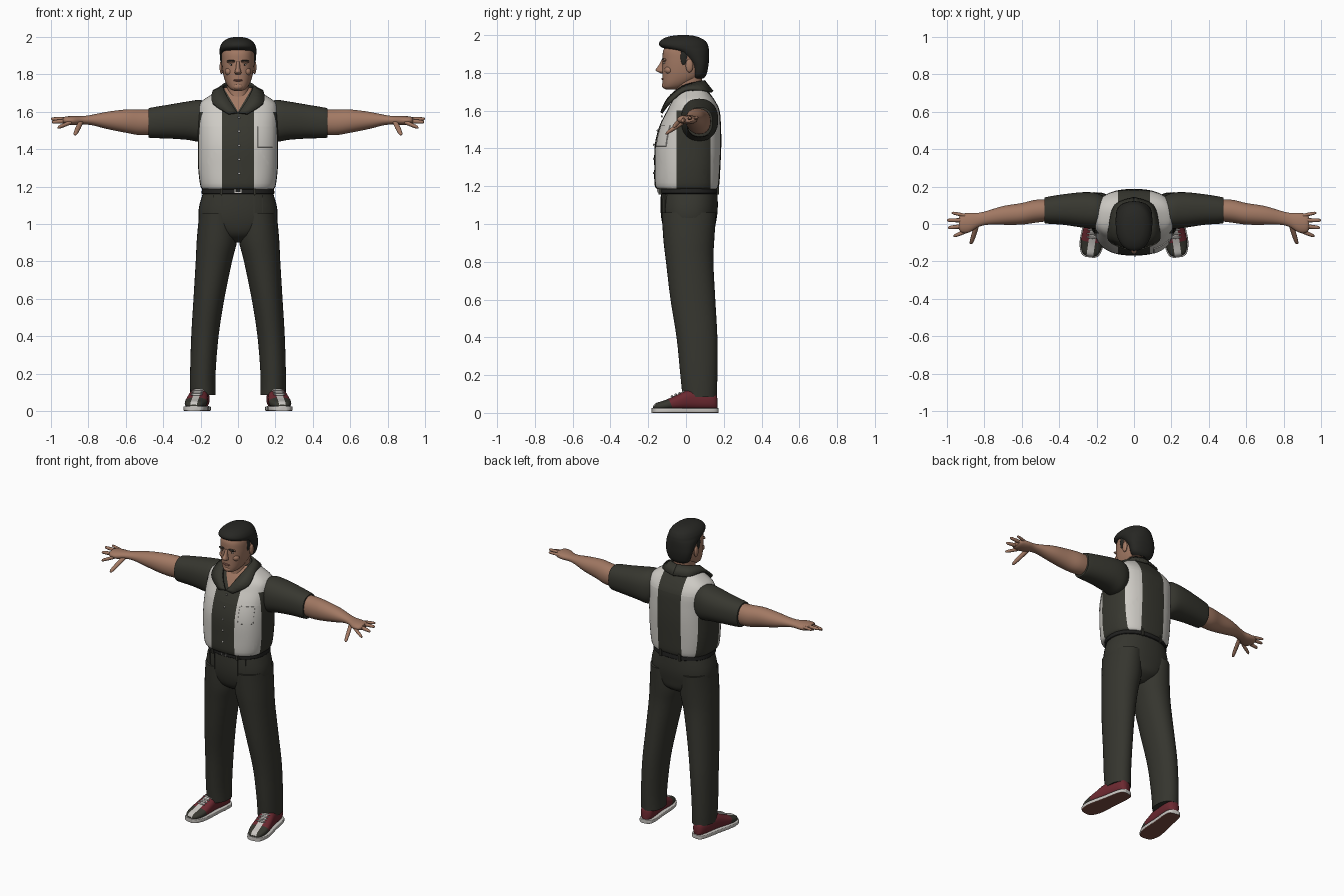
import bpy, bmesh, math
from mathutils import Matrix, Vector

cube = bpy.data.objects.get("Cube")
if cube:
    bpy.data.objects.remove(cube, do_unlink=True)


def material(name, *rgb):
    m = bpy.data.materials.new(name)
    m.use_nodes = True
    m.diffuse_color = (*rgb, 1)
    m.node_tree.nodes["Principled BSDF"].inputs["Base Color"].default_value = (*rgb, 1)
    return m


SKIN = material("skin", .36, .19, .125)
HAIR = material("hair_black", .02, .02, .017)
DARK = material("shirt_dark", .038, .038, .029)
PALE = material("shirt_cream", .62, .6, .56)
TROUSER = material("trouser_dark", .036, .036, .028)
BELT = material("belt_black", .015, .015, .014)
RED = material("shoe_red", .15, .022, .03)
WHITE = material("shoe_white", .58, .56, .53)
SOLE = material("sole_brown", .2, .075, .055)
LIP = material("lip", .24, .1, .075)
parts = []


def finish(name, bm, mats, rule=None, mirror=False, matrix=None):
    """Turn a bmesh into an object, colouring faces by rule(centre, normal)."""
    bmesh.ops.recalc_face_normals(bm, faces=bm.faces)
    if rule:
        for f in bm.faces:
            f.material_index = rule(f.calc_center_median(), f.normal)
    mesh = bpy.data.meshes.new(name)
    if matrix:
        bm.transform(matrix)
    bm.to_mesh(mesh)
    bm.free()
    for m in mats:
        mesh.materials.append(m)
    ob = bpy.data.objects.new(name, mesh)
    bpy.context.collection.objects.link(ob)
    if mirror:
        ob.modifiers.new("mirror", "MIRROR").use_mirror_merge = False
    parts.append(ob)
    return ob


def spline(rows, steps):
    """Catmull-Rom interpolation between section rows."""
    out, last = [], len(rows) - 1
    for i in range(last):
        p = [rows[max(0, min(last, i + k))] for k in (-1, 0, 1, 2)]
        for s in range(steps):
            t = s / steps
            out.append([b + t * ((c - a) + t * (2*a - 5*b + 4*c - d + t * (3*b - a - 3*c + d))) / 2
                        if s else b for a, b, c, d in zip(*p)])
    return out + [rows[-1]]


def loft(rows, axis="z", power=2.3, sides=36, steps=4):
    """Superellipse sections: position on axis, then low/high of the other two axes."""
    order = {"x": (0, 1, 2), "y": (1, 0, 2), "z": (2, 0, 1)}[axis]
    bm, rings = bmesh.new(), []
    for pos, a0, a1, b0, b1 in spline(rows, steps):
        ring = []
        for k in range(sides):
            c, s = (f(math.tau * k / sides) for f in (math.cos, math.sin))
            u = math.copysign(abs(c) ** (2 / power), c)
            v = math.copysign(abs(s) ** (2 / power), s)
            co = [0, 0, 0]
            for ax, val in zip(order, (pos, (a0 + a1 + u * (a1 - a0)) / 2, (b0 + b1 + v * (b1 - b0)) / 2)):
                co[ax] = val
            ring.append(bm.verts.new(co))
        rings.append(ring)
    for r, q in zip(rings, rings[1:]):
        for k in range(sides):
            n = (k + 1) % sides
            bm.faces.new((r[k], r[n], q[n], q[k]))
    for ring in (rings[0], rings[-1]):
        bm.faces.new(ring)
    return bm


def wide(rows):
    """Rows symmetric in the first cross axis: position, half width, low, high."""
    return [(p, -w, w, lo, hi) for p, w, lo, hi in rows]


def cut(bm, co, no):
    bmesh.ops.bisect_plane(bm, geom=bm.verts[:] + bm.edges[:] + bm.faces[:], plane_co=co, plane_no=no)


def blob(name, loc, size, mat, mirror=False, matrix=None):
    bm = bmesh.new()
    bmesh.ops.create_uvsphere(bm, u_segments=14, v_segments=8, radius=1)
    bm.transform(Matrix.Translation(loc) @ Matrix.Diagonal((*size, 1)))
    finish(name, bm, [mat], mirror=mirror, matrix=matrix)


def box(name, loc, size, mat, mirror=False):
    bm = bmesh.new()
    bmesh.ops.create_cube(bm, size=1)
    bm.transform(Matrix.Translation(loc) @ Matrix.Diagonal((*size, 1)))
    finish(name, bm, [mat], mirror=mirror)


# Shirt body: cream panels, dark sides, open neck and a raised chest pocket
bm = loft(wide([(1.185, .18, -.14, .16), (1.2, .2, -.165, .175), (1.3, .213, -.168, .182),
                (1.42, .215, -.165, .187), (1.52, .215, -.14, .185), (1.6, .215, -.1, .178),
                (1.65, .2, -.075, .155), (1.69, .145, -.05, .128), (1.73, .08, -.02, .1)]),
          power=2.6, sides=48)
for x in (-.085, .085, .105, .185):
    cut(bm, (x, 0, 0), (1, 0, 0))
for y in (-.05, .13):
    cut(bm, (0, y, 0), (0, 1, 0))
for z in (1.41, 1.52, 1.6):
    cut(bm, (0, 0, z), (0, 0, 1))
for side in (-1, 1):
    cut(bm, (0, 0, 1.6), (side, 0, -.6))
bmesh.ops.recalc_face_normals(bm, faces=bm.faces)
pocket = [f for f in bm.faces for c in [f.calc_center_median()]
          if .105 < c.x < .185 and c.y < -.05 and 1.41 < c.z < 1.52]
bmesh.ops.inset_region(bm, faces=pocket, thickness=.002, depth=.004)


def shirt_rule(c, n):
    if c.y < 0 and abs(c.x) < (c.z - 1.6) * .6:
        return 2
    return int(abs(c.x) > .085 and (c.y < -.05 or c.y > .13 or c.z > 1.6))


finish("shirt_body", bm, [DARK, PALE, SKIN], shirt_rule)

# Sleeves and arms
finish("sleeves", loft([(.15, 0, .14, 1.47, 1.64), (.2, -.025, .165, 1.44, 1.663), (.27, -.02, .17, 1.45, 1.655),
                        (.37, -.005, .16, 1.457, 1.638), (.465, .002, .145, 1.46, 1.622),
                        (.478, .006, .14, 1.466, 1.616)], "x"), [DARK], mirror=True)
finish("arms", loft([(.42, .02, .13, 1.48, 1.61), (.52, .008, .13, 1.475, 1.612), (.6, -.003, .112, 1.488, 1.612),
                     (.7, -.004, .096, 1.508, 1.6), (.78, -.004, .072, 1.528, 1.584),
                     (.83, -.015, .06, 1.532, 1.577), (.88, -.045, .06, 1.528, 1.577),
                     (.92, -.046, .054, 1.532, 1.575), (.935, -.03, .04, 1.54, 1.568)], "x", 2.1),
       [SKIN], mirror=True)


# Fingers and thumb
def finger(name, base, tip, r, axis="x"):
    main = "xyz".index(axis)
    a, b = [i for i in range(3) if i != main]
    rows = []
    for t, k in ((0, 1), (.4, 1.05), (.8, .9), (.95, .65), (1, .15)):
        p = Vector(base).lerp(Vector(tip), t)
        rows.append((p[main], p[a] - r*k, p[a] + r*k, p[b] - r*k, p[b] + r*k))
    finish(name, loft(rows, axis, 2, 12, 2), [SKIN], mirror=True)


finger("little_finger", (.9, .045, 1.56), (.975, .06, 1.565), .009)
finger("ring_finger", (.9, .02, 1.56), (1, .02, 1.562), .0105)
finger("middle_finger", (.9, -.01, 1.552), (.995, -.02, 1.545), .011)
finger("index_finger", (.89, -.036, 1.545), (.965, -.065, 1.515), .011)
finger("thumb", (.84, -.005, 1.545), (.872, -.108, 1.478), .013, "y")

# Collar: a folded strip from the open front round to the nape
inner = [(.004, -.128, 1.595), (.05, -.092, 1.665), (.078, -.02, 1.725), (.066, .06, 1.75), (0, .095, 1.757)]
outer = [(.05, -.13, 1.588), (.135, -.085, 1.645), (.132, -.005, 1.708), (.1, .1, 1.705), (0, .14, 1.7)]
bm = bmesh.new()
edges = [[bm.verts.new(p) for p in spline(line, 4)] for line in (inner, outer)]
for i in range(len(edges[0]) - 1):
    bm.faces.new((edges[0][i], edges[0][i + 1], edges[1][i + 1], edges[1][i]))
collar = finish("collar", bm, [DARK], mirror=True)
solid = collar.modifiers.new("thickness", "SOLIDIFY")
solid.thickness, solid.offset = .014, 0

# Placket and buttons
for i in range(5):
    z = 1.27 + i * .075
    blob("button", (.006, -.17 + max(0, z - 1.43) * .3, z), (.006, .005, .006), WHITE)

# Trousers
finish("trouser_seat", loft(wide([(.9, .04, -.04, .08), (.94, .13, -.1, .14), (1, .2, -.125, .157),
                                  (1.08, .21, -.135, .168), (1.18, .183, -.132, .166)])), [TROUSER])
finish("trouser_legs", loft([(.085, .12, .255, -.018, .163), (.2, .12, .256, -.03, .166),
                             (.4, .104, .25, -.05, .166), (.6, .073, .238, -.082, .155),
                             (.8, .032, .226, -.106, .145), (.92, .004, .22, -.12, .15),
                             (1.06, .01, .207, -.128, .16)], power=2.1), [TROUSER], mirror=True)
for x in (.085, .13):
    box("front_pleat", (x, -.122 + (x - .085) * .4, 1.1), (.004, .014, .11), TROUSER, True)

# Belt, loops and buckle
finish("belt", loft(wide([(1.16, .192, -.142, .17), (1.163, .195, -.146, .173),
                          (1.197, .192, -.144, .17), (1.2, .188, -.14, .166)]), steps=1), [BELT])
box("belt_buckle", (0, -.146, 1.18), (.035, .01, .028), WHITE)
box("buckle_plate", (0, -.15, 1.18), (.025, .006, .018), BELT)
box("belt_loop", (.09, -.135, 1.18), (.014, .02, .046), TROUSER, True)
box("rear_belt_loop", (.07, .165, 1.18), (.014, .02, .046), TROUSER, True)

# Shoes: dark toe, red quarters, white centre strip, white-edged sole
foot = Matrix.Translation((.212, 0, 0)) @ Matrix.Rotation(.14, 4, "Z")
shoe_rows = [(-.175, .018, .018, .035), (-.16, .042, .015, .052), (-.11, .058, .015, .068),
             (-.05, .057, .015, .095), (.02, .05, .015, .125), (.11, .045, .015, .115),
             (.152, .035, .015, .105), (.166, .016, .018, .08)]
bm = loft(wide(shoe_rows), "y", 2.5)
cut(bm, (0, -.07, 0), (0, 1, .4))
for x in (-.018, .018):
    cut(bm, (x, 0, 0), (1, 0, 0))


def shoe_rule(c, n):
    if abs(c.x) < .018 and n.z > .2 and c.y < .02:
        return 2
    return 1 if c.y + .07 + c.z * .4 < 0 else 0


finish("shoes", bm, [RED, DARK, WHITE], shoe_rule, True, foot)
sole_rows = [(y * 1.03, w + .006, 0, .026) for y, w, lo, hi in shoe_rows]
finish("shoe_soles", loft(wide(sole_rows), "y", 8), [WHITE, SOLE],
       lambda c, n: int(n.z < -.6), True, foot)
for i in range(4):
    y = -.075 + i * .02
    blob("shoe_lace", (0, y, .088 + i * .008), (.034, .005, .006), WHITE, True, foot)

# Neck and head
finish("neck", loft(wide([(1.58, .07, -.07, .09), (1.7, .06, -.055, .082), (1.82, .062, -.06, .09)])), [SKIN])
finish("head", loft(wide([(1.712, .02, -.105, -.05), (1.722, .042, -.12, -.015), (1.745, .06, -.124, .03),
                          (1.78, .074, -.125, .08), (1.82, .082, -.125, .1), (1.87, .086, -.124, .108),
                          (1.92, .084, -.12, .105), (1.96, .066, -.09, .08), (1.975, .03, -.05, .04)])), [SKIN])
finish("nose", loft(wide([(1.798, .01, -.135, -.1), (1.808, .018, -.155, -.1), (1.818, .016, -.16, -.1),
                          (1.838, .011, -.146, -.1), (1.87, .009, -.128, -.1)]), sides=16), [SKIN])
blob("ears", (.088, .018, 1.838), (.011, .02, .036), SKIN, True)
blob("cheeks", (.045, -.09, 1.815), (.026, .024, .022), SKIN, True)
blob("brow_ridge", (.034, -.114, 1.868), (.028, .012, .009), SKIN, True)
blob("eyebrows", (.036, -.12, 1.872), (.023, .009, .0045), HAIR, True)
blob("eyes", (.034, -.112, 1.852), (.012, .007, .0045), WHITE, True)
blob("irises", (.034, -.116, 1.852), (.005, .0045, .0045), HAIR, True)
blob("lips", (0, -.122, 1.768), (.026, .009, .006), LIP)
blob("chin", (0, -.112, 1.735), (.028, .016, .018), SKIN)

# Hair: close at the nape, swept forward above the brow
finish("hair", loft(wide([(1.77, .05, .03, .092), (1.79, .075, .03, .108), (1.84, .09, .022, .119),
                          (1.885, .096, -.02, .122), (1.915, .098, -.07, .122), (1.932, .098, -.122, .12),
                          (1.95, .095, -.143, .115), (1.972, .082, -.134, .1), (1.99, .058, -.1, .065),
                          (1.998, .03, -.06, .03), (2, .008, -.03, 0)]), power=2.2), [HAIR])
blob("sideburns", (.083, -.012, 1.885), (.008, .018, .045), HAIR, True)

# Smooth shading with sharp rims
bpy.ops.object.select_all(action="DESELECT")
for ob in parts:
    ob.select_set(True)
bpy.context.view_layer.objects.active = parts[0]
bpy.ops.object.shade_smooth_by_angle(angle=math.radians(42))
